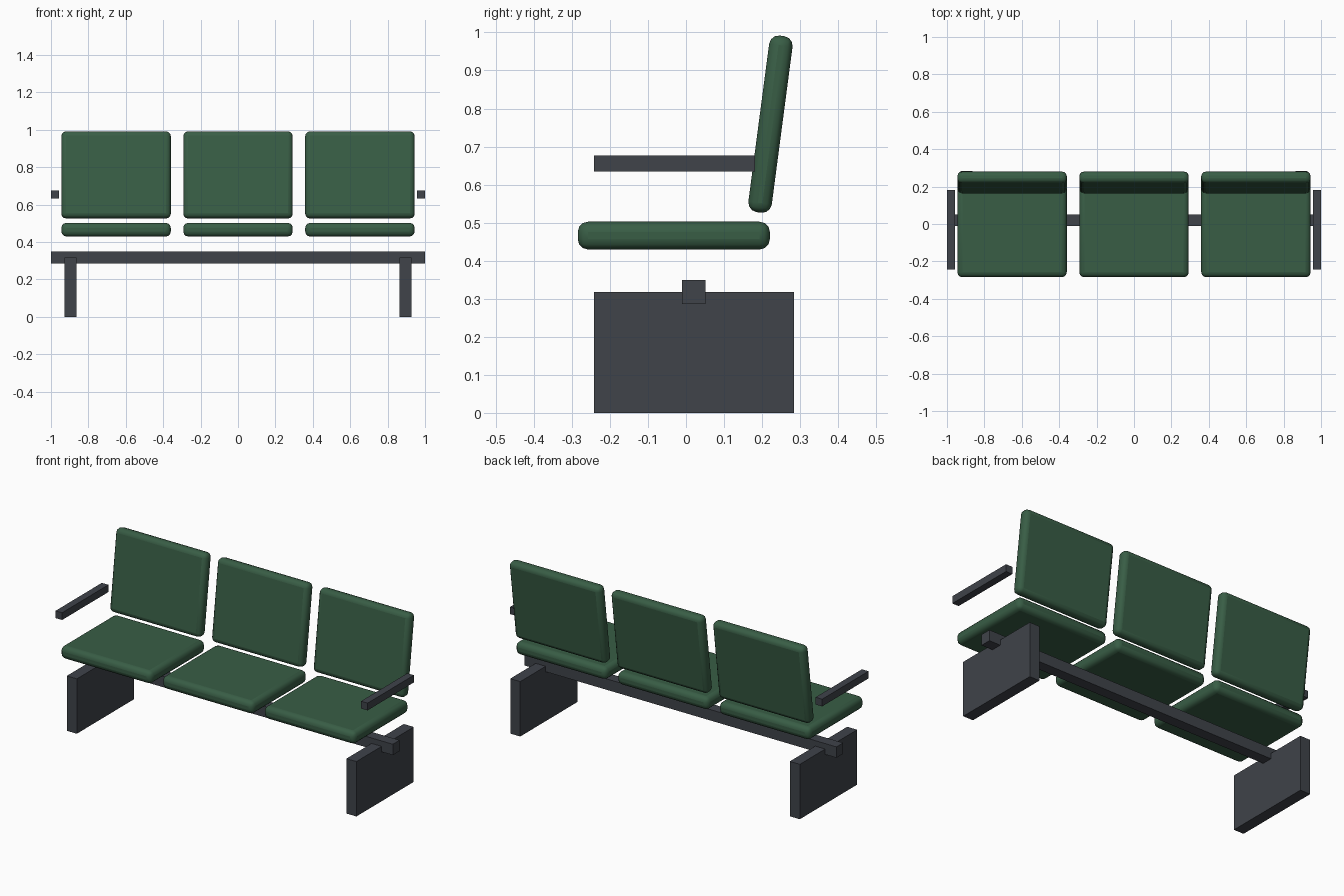
import bpy
import math

if "Cube" in bpy.data.objects:
    bpy.data.objects.remove(bpy.data.objects["Cube"], do_unlink=True)


def make_material(name, color):
    mat = bpy.data.materials.new(name)
    mat.use_nodes = True
    mat.diffuse_color = color
    mat.node_tree.nodes["Principled BSDF"].inputs["Base Color"].default_value = color
    return mat


green = make_material("green upholstery", (0.04, 0.11, 0.06, 1))
grey = make_material("dark grey metal", (0.05, 0.056, 0.068, 1))


def box(name, center, size, mat, tilt=0.0, bevel=0.0):
    bpy.ops.mesh.primitive_cube_add(size=1, location=center)
    obj = bpy.context.object
    obj.name = name
    obj.scale = size
    bpy.ops.object.transform_apply(location=False, rotation=False, scale=True)
    obj.rotation_euler.x = tilt
    obj.data.materials.append(mat)
    if bevel:
        # Rounded cushion edges
        mod = obj.modifiers.new("rounded edges", "BEVEL")
        mod.width = bevel
        mod.segments = 3
        bpy.ops.object.shade_smooth_by_angle(angle=math.radians(40))
    return obj


# Three seat cushions with leaning backrests
for label, x in (("right", -0.652), ("middle", 0), ("left", 0.652)):
    box(label + "_seat", (x, -0.032, 0.466), (0.585, 0.505, 0.073), green, bevel=0.027)
    box(label + "_backrest", (x, 0.222, 0.759), (0.585, 0.062, 0.468), green,
        tilt=math.radians(-7.5), bevel=0.025)

# Support beam
box("support_beam", (0, 0.02, 0.318), (2, 0.062, 0.063), grey)

# Slab legs and armrests on both ends
for label, side in (("right", -1), ("left", 1)):
    box(label + "_leg", (side * 0.896, 0.021, 0.159), (0.064, 0.525, 0.318), grey)
    box(label + "_armrest", (side * 0.979, -0.03, 0.655), (0.042, 0.424, 0.042), grey)
